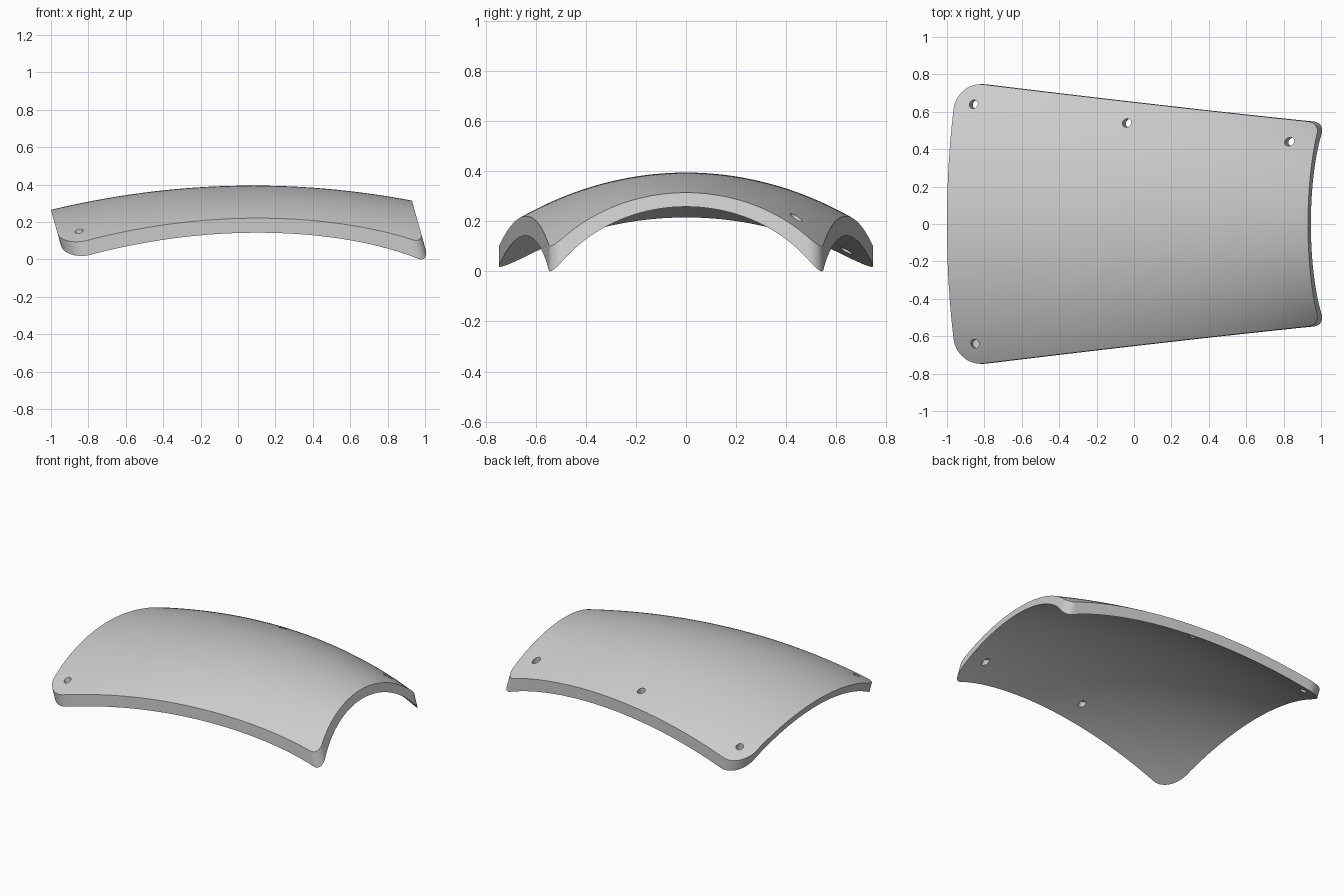
import bpy, bmesh, math
from mathutils import Matrix

if "Cube" in bpy.data.objects:
    bpy.data.objects.remove(bpy.data.objects["Cube"], do_unlink=True)

LEAN = 0.28   # sideways drift per unit height of the trimmed ends
Z_REF = 0.1   # height at which the outline is measured


def half_width(x):
    return 0.745 - 0.114 * (x + 0.8)


def crown(x):
    """Height of the outer ridge line."""
    return 0.38 - (x - 0.08) ** 2 / 9


def arch_radius(x):
    """The arch tightens toward the narrow end."""
    return 1.46 - 0.21 * (x + 0.85) - 0.177 * (x + 0.85) * (x - 0.1)


def outer(x, y):
    r = arch_radius(x)
    return crown(x) - r + math.sqrt(r * r - y * y)


def inner(x, y):
    r = arch_radius(x) * 0.9
    return crown(x) - 0.053 - r + math.sqrt(r * r - y * y)


def make_object(name, bm):
    bmesh.ops.recalc_face_normals(bm, faces=bm.faces)
    mesh = bpy.data.meshes.new(name)
    bm.to_mesh(mesh)
    bm.free()
    ob = bpy.data.objects.new(name, mesh)
    bpy.context.collection.objects.link(ob)
    return ob


# Oversized double-curved shell: outer and inner grids joined by a rim
NX, NY = 64, 56
bm = bmesh.new()
layers = []
for height in (outer, inner):
    rows = []
    for i in range(NX + 1):
        x = -1.08 + 2.14 * i / NX
        w = half_width(x) + 0.04
        ys = [w * (2 * j / NY - 1) for j in range(NY + 1)]
        rows.append([bm.verts.new((x, y, height(x, y))) for y in ys])
    layers.append(rows)
    for i in range(NX):
        for j in range(NY):
            bm.faces.new((rows[i][j], rows[i + 1][j],
                          rows[i + 1][j + 1], rows[i][j + 1]))
ring = [(i, 0) for i in range(NX)] + [(NX, j) for j in range(NY)]
ring += [(NX - i, NY) for i in range(NX)] + [(0, NY - j) for j in range(NY)]
top, low = layers
for (a, b), (c, d) in zip(ring, ring[1:] + ring[:1]):
    bm.faces.new((top[a][b], top[c][d], low[c][d], low[a][b]))
panel = make_object("curved_panel", bm)

# Rounded trapezoid prism, leaning, that trims the shell
side_angle = math.atan2(1, 0.114)


def corner(x_end, r, a0, a1, steps=14):
    cx = x_end - math.copysign(r, x_end)
    cy = half_width(cx) - r / math.sin(side_angle)
    angles = [a0 + (a1 - a0) * k / steps for k in range(steps + 1)]
    return [(cx + r * math.cos(a), cy + r * math.sin(a)) for a in angles]


half = corner(0.986, 0.065, 0, side_angle)
half += corner(-0.958, 0.13, side_angle, math.pi)
outline = half + [(x, -y) for x, y in reversed(half)]
bm = bmesh.new()
ends = [[bm.verts.new((x - LEAN * (z - Z_REF), y, z)) for x, y in outline]
        for z in (-0.5, 0.8)]
bm.faces.new(ends[0])
bm.faces.new(ends[1])
for k in range(len(outline)):
    n = (k + 1) % len(outline)
    bm.faces.new((ends[0][k], ends[0][n], ends[1][n], ends[1][k]))
trim = make_object("trim_cutter", bm)

# Fastener holes: through on the back, shallow on the front
bm = bmesh.new()


def hole(x, y, z, depth):
    place = Matrix.Translation((x, y, z)) @ Matrix.Rotation(-math.atan(LEAN), 4, 'Y')
    bmesh.ops.create_cone(bm, cap_ends=True, segments=24, radius1=0.023,
                          radius2=0.023, depth=depth, matrix=place)


for x, y in ((-0.85, 0.64), (-0.03, 0.54), (0.84, 0.44)):
    hole(x, y, outer(x, y) - 0.03, 0.3)
hole(-0.85, -0.64, outer(-0.85, -0.64), 0.08)
for x, y in ((-0.03, -0.54), (0.84, -0.44)):
    hole(x, y, inner(x, y), 0.07)
holes = make_object("hole_cutter", bm)

# Trim and drill
bpy.ops.object.select_all(action='DESELECT')
bpy.context.view_layer.objects.active = panel
panel.select_set(True)
for cutter, operation in ((trim, 'INTERSECT'), (holes, 'DIFFERENCE')):
    cutter.hide_render = True
    mod = panel.modifiers.new(cutter.name, 'BOOLEAN')
    mod.object = cutter
    mod.operation = operation
    mod.solver = 'EXACT'
    bpy.ops.object.modifier_apply(modifier=mod.name)
    bpy.data.objects.remove(cutter, do_unlink=True)

# Rest on the ground
lowest = min(v.co.z for v in panel.data.vertices)
panel.data.transform(Matrix.Translation((0, 0, -lowest)))

# Plain grey finish
grey = bpy.data.materials.new("light_grey")
grey.use_nodes = True
colour = (0.6, 0.6, 0.6, 1)
grey.diffuse_color = colour
grey.node_tree.nodes["Principled BSDF"].inputs["Base Color"].default_value = colour
panel.data.materials.clear()
panel.data.materials.append(grey)
for poly in panel.data.polygons:
    poly.material_index = 0
bpy.ops.object.shade_smooth_by_angle(angle=math.radians(30))
